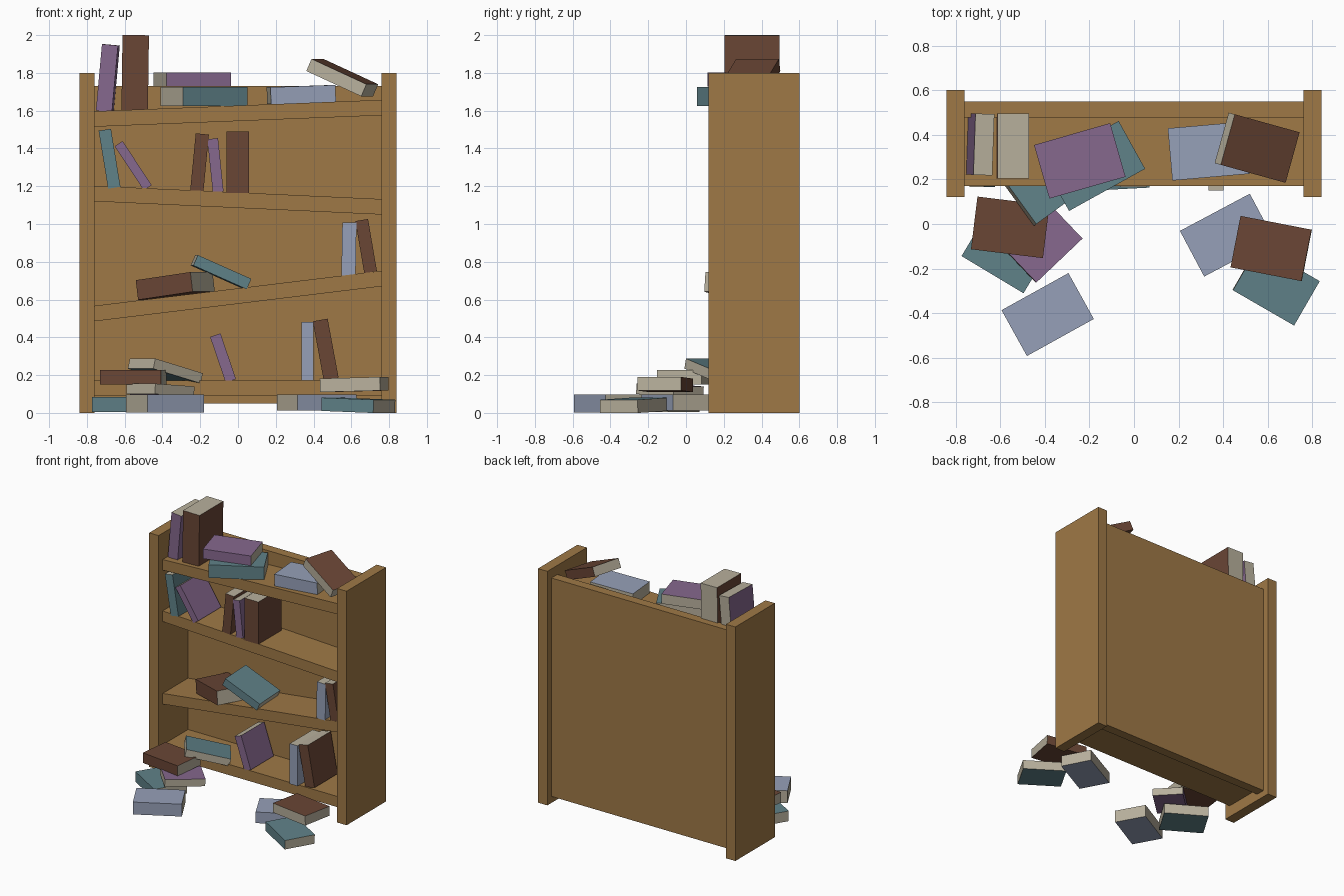
import bpy, bmesh, math
from mathutils import Matrix, Vector

if "Cube" in bpy.data.objects:
    bpy.data.objects.remove(bpy.data.objects["Cube"])

COLOURS = {
    "wood": (0.345, 0.190, 0.061), "pages": (0.480, 0.435, 0.335),
    "brown": (0.144, 0.061, 0.036), "teal": (0.117, 0.223, 0.250),
    "purple": (0.238, 0.138, 0.270), "blue": (0.305, 0.352, 0.479),
}
MATS = {}
for cname, rgb in COLOURS.items():
    MATS[cname] = bpy.data.materials.new(cname)
    MATS[cname].diffuse_color = (*rgb, 1)


def finish(name, bm, mats):
    bmesh.ops.recalc_face_normals(bm, faces=bm.faces)
    me = bpy.data.meshes.new(name)
    bm.to_mesh(me)
    bm.free()
    for m in mats:
        me.materials.append(MATS[m])
    ob = bpy.data.objects.new(name, me)
    bpy.context.collection.objects.link(ob)
    return ob


def board(name, x0, x1, y0, y1, z_left, z_right, thick):
    """Wooden board whose underside may slope from left to right."""
    bm = bmesh.new()
    prof = [(x0, z_left), (x1, z_right), (x1, z_right + thick), (x0, z_left + thick)]
    face = bm.faces.new([bm.verts.new((x, y0, z)) for x, z in prof])
    ext = bmesh.ops.extrude_face_region(bm, geom=[face])["geom"]
    verts = [g for g in ext if isinstance(g, bmesh.types.BMVert)]
    bmesh.ops.translate(bm, verts=verts, vec=(0, y1 - y0, 0))
    return finish(name, bm, ["wood"])


def book(name, colour, size, centre, rot, cover_axis, spine=-1):
    """Box with coloured covers and spine; the other three sides are pages."""
    bm = bmesh.new()
    bmesh.ops.create_cube(bm, size=1)
    bmesh.ops.scale(bm, vec=size, verts=bm.verts)
    bm.normal_update()
    for f in bm.faces:
        covered = abs(f.normal[cover_axis]) > 0.5 or f.normal.y * spine > 0.5
        f.material_index = 0 if covered else 1
    ob = finish(name, bm, [colour, "pages"])
    ob.matrix_world = Matrix.Translation(centre) @ rot.to_4x4()


def rot_y(deg):
    return Matrix.Rotation(math.radians(deg), 3, "Y")


def rot_z(deg):
    return Matrix.Rotation(math.radians(deg), 3, "Z")


def upright(name, colour, x, z, thick, height, lean, y0=0.17, depth=0.28, yaw=0):
    """Standing book: x, z is the middle of its foot, lean > 0 tips right."""
    rot = rot_z(yaw) @ rot_y(lean)
    centre = Vector((x, y0 + depth / 2, z)) + rot @ Vector((0, 0, height / 2))
    book(name, colour, (thick, depth, height), centre, rot, 0)


def flat(name, colour, centre, size, yaw, tilt=0, spine=-1):
    """Lying book: tilt > 0 drops its right end."""
    book(name, colour, size, Vector(centre), rot_z(yaw) @ rot_y(tilt), 2, spine)


# Bookcase
for side, x in (("left", -0.84), ("right", 0.76)):
    board(side + "_side_panel", x, x + 0.08, 0.12, 0.60, 0, 0, 1.80)
board("back_panel", -0.76, 0.76, 0.478, 0.55, 0.05, 0.05, 1.68)
for name, zl, zr in (("bottom_shelf", 0.09, 0.09), ("lower_shelf", 0.485, 0.67),
                     ("middle_shelf", 1.12, 1.05), ("top_shelf", 1.515, 1.575)):
    board(name, -0.76, 0.76, 0.17, 0.478, zl, zr, 0.082)

# Standing books
upright("top_book_purple", "purple", -0.705, 1.597, 0.085, 0.353, 5.2, 0.22, 0.275, -2)
upright("top_book_brown", "brown", -0.547, 1.603, 0.14, 0.397, 0.8, 0.205, 0.29)
upright("middle_book_teal", "teal", -0.655, 1.192, 0.066, 0.311, -9.3, 0.165)
upright("middle_book_purple_leaning", "purple", -0.478, 1.192, 0.05, 0.279, -33.4)
upright("middle_book_brown_thin", "brown", -0.218, 1.175, 0.07, 0.303, 5.5)
upright("middle_book_purple", "purple", -0.105, 1.170, 0.057, 0.283, -5.9)
upright("middle_book_brown_thick", "brown", -0.002, 1.165, 0.118, 0.325, 0, 0.165)
upright("lower_book_blue", "blue", 0.585, 0.728, 0.075, 0.28, 1)
upright("lower_book_brown", "brown", 0.702, 0.745, 0.068, 0.28, -9.7)
upright("bottom_book_purple", "purple", -0.038, 0.170, 0.058, 0.255, -18.8)
upright("bottom_book_blue", "blue", 0.368, 0.172, 0.066, 0.31, 0, 0.15)
upright("bottom_book_brown", "brown", 0.493, 0.180, 0.08, 0.317, -10.5)

# Lying books on the shelves
flat("top_flat_teal", "teal", (-0.18, 0.26, 1.675), (0.39, 0.245, 0.10), 29)
flat("top_flat_purple", "purple", (-0.243, 0.283, 1.764), (0.355, 0.25, 0.074), 16)
flat("top_flat_blue", "blue", (0.335, 0.327, 1.685), (0.345, 0.235, 0.09), 5, -2)
flat("top_leaning_brown", "brown", (0.552, 0.342, 1.775), (0.33, 0.235, 0.07), -15.5, 24, 1)
flat("lower_flat_brown", "brown", (-0.332, 0.287, 0.672), (0.33, 0.25, 0.105), -28, -7.5)
flat("lower_leaning_teal", "teal", (-0.09, 0.29, 0.745), (0.31, 0.27, 0.06), 3, 24)
flat("bottom_leaning_teal", "teal", (-0.385, 0.18, 0.222), (0.32, 0.23, 0.055), 36, 14, 1)

# Left pile on the floor
flat("left_pile_teal", "teal", (-0.57, -0.12, 0.044), (0.324, 0.25, 0.078), -31)
flat("left_pile_purple", "purple", (-0.411, -0.085, 0.120), (0.286, 0.22, 0.055), 43.6, 3, 1)
flat("left_pile_brown", "brown", (-0.555, -0.015, 0.188), (0.325, 0.238, 0.078), -7)
flat("left_pile_blue", "blue", (-0.387, -0.406, 0.050), (0.343, 0.235, 0.095), 29)

# Right pile on the floor
flat("right_pile_blue", "blue", (0.417, -0.05, 0.055), (0.355, 0.232, 0.085), 28)
flat("right_pile_teal", "teal", (0.637, -0.276, 0.040), (0.317, 0.23, 0.07), -30, 2)
flat("right_pile_brown", "brown", (0.615, -0.11, 0.150), (0.324, 0.235, 0.072), -11, -1.5, 1)

for m in bpy.data.materials:
    if m.users and not m.is_grease_pencil:
        m.use_nodes = True
        m.node_tree.nodes["Principled BSDF"].inputs["Base Color"].default_value = m.diffuse_color
